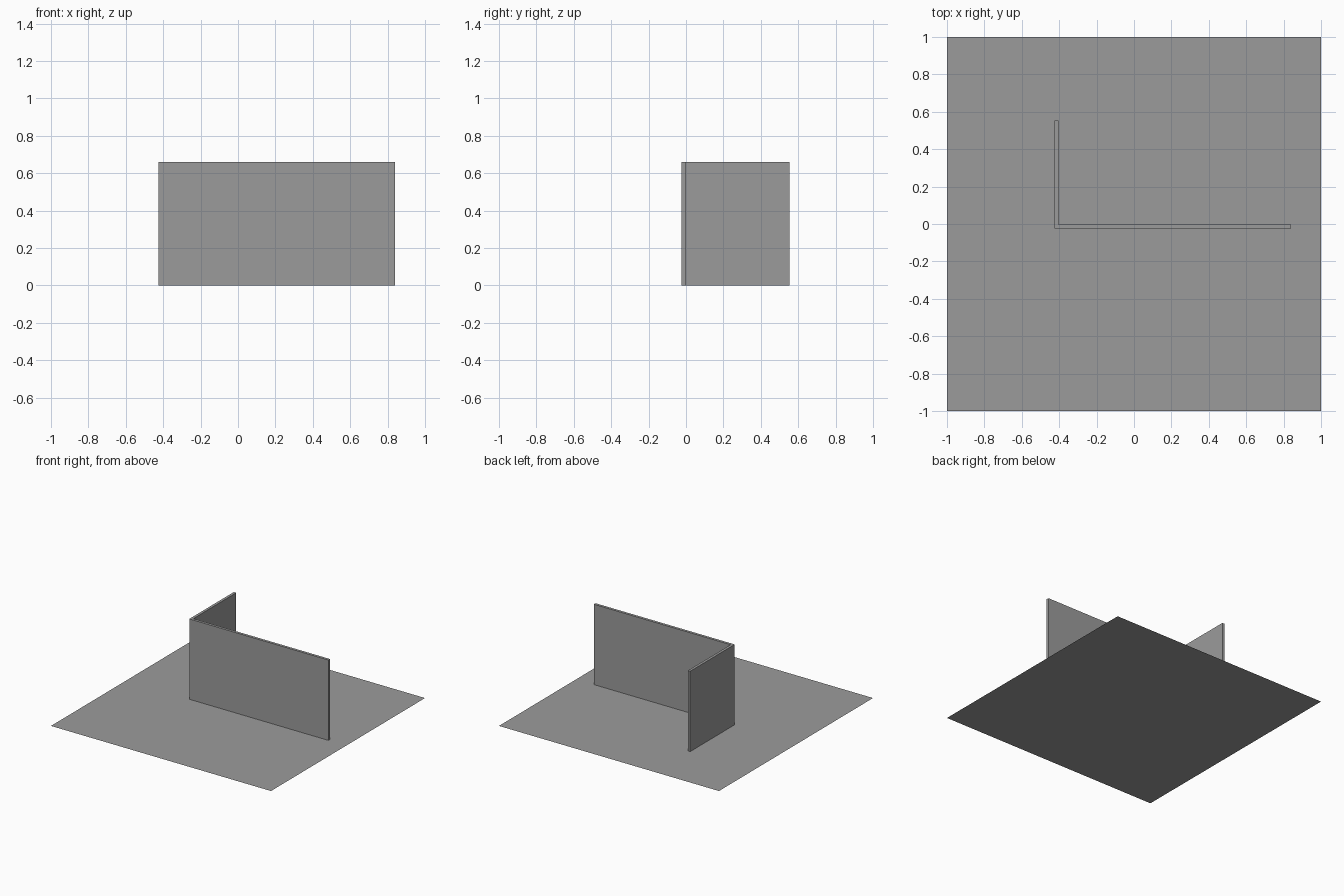
import bpy
import bmesh

cube = bpy.data.objects.get("Cube")
if cube:
    bpy.data.objects.remove(cube, do_unlink=True)

# Single grey material
grey = bpy.data.materials.new("plain grey")
grey.use_nodes = True
colour = (0.33, 0.33, 0.33, 1)
grey.diffuse_color = colour
grey.node_tree.nodes["Principled BSDF"].inputs["Base Color"].default_value = colour


def extruded_outline(name, outline, height=0):
    """Flat face from an outline, raised into a solid when a height is given."""
    bm = bmesh.new()
    face = bm.faces.new([bm.verts.new((x, y, 0)) for x, y in outline])
    if height:
        top = bmesh.ops.extrude_face_region(bm, geom=[face], use_keep_orig=True)
        verts = [v for v in top["geom"] if isinstance(v, bmesh.types.BMVert)]
        bmesh.ops.translate(bm, verts=verts, vec=(0, 0, height))
        bmesh.ops.recalc_face_normals(bm, faces=bm.faces)
    mesh = bpy.data.meshes.new(name)
    bm.to_mesh(mesh)
    bm.free()
    mesh.materials.append(grey)
    obj = bpy.data.objects.new(name, mesh)
    bpy.context.collection.objects.link(obj)
    return obj


# Thin square ground sheet
extruded_outline("floor", [(-1, -1), (1, -1), (1, 1), (-1, 1)])

# L-shaped wall: long front run with a short return towards the back
left, right, back, thick = -0.426, 0.839, 0.554, 0.022
front = -0.024
extruded_outline("corner_wall", [
    (left, front), (right, front), (right, front + thick),
    (left + thick, front + thick), (left + thick, back), (left, back),
], 0.66)
